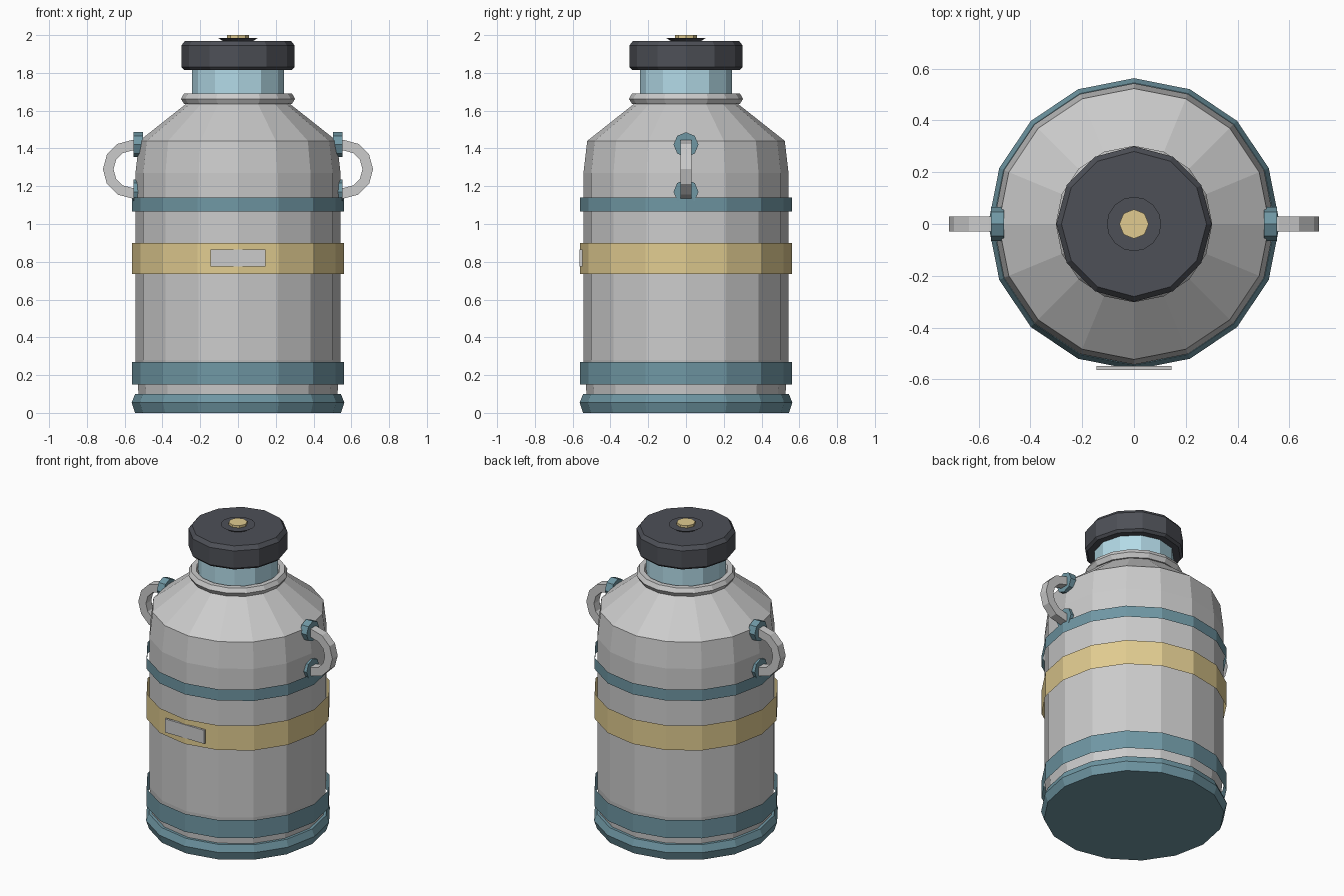
import bpy, bmesh
from math import cos, sin, pi, radians
from mathutils import Matrix

if "Cube" in bpy.data.objects:
    bpy.data.objects.remove(bpy.data.objects["Cube"])


def material(name, rgb):
    m = bpy.data.materials.new(name)
    m.diffuse_color = (*rgb, 1)
    m.use_nodes = True
    m.node_tree.nodes["Principled BSDF"].inputs["Base Color"].default_value = m.diffuse_color
    return m


STEEL_BLUE = material("steel_blue", (0.16, 0.31, 0.37))
PALE_BLUE = material("pale_blue", (0.45, 0.70, 0.80))
YELLOW = material("yellow", (0.75, 0.60, 0.28))
DARK = material("dark", (0.075, 0.08, 0.095))


def finish(name, bm, mat=None):
    bmesh.ops.recalc_face_normals(bm, faces=bm.faces)
    mesh = bpy.data.meshes.new(name)
    bm.to_mesh(mesh)
    bm.free()
    ob = bpy.data.objects.new(name, mesh)
    bpy.context.collection.objects.link(ob)
    if mat:
        mesh.materials.append(mat)
    return ob


def bridge(bm, a, b):
    n = len(a)
    for i in range(n):
        bm.faces.new((a[i], a[(i + 1) % n], b[(i + 1) % n], b[i]))


def lathe(name, profile, sides, mat=None, caps=True, closed=False):
    """Spin (radius, z) points around the z axis."""
    bm = bmesh.new()
    rings = [[bm.verts.new((r * cos(2 * pi * i / sides), r * sin(2 * pi * i / sides), z))
              for i in range(sides)] for r, z in profile]
    for a, b in zip(rings, rings[1:]):
        bridge(bm, a, b)
    if closed:
        bridge(bm, rings[-1], rings[0])
    elif caps:
        bm.faces.new(rings[0])
        bm.faces.new(rings[-1])
    ob = finish(name, bm, mat)
    if not closed and not caps and ob.data.polygons[0].normal.dot(ob.data.polygons[0].center) < 0:
        ob.data.flip_normals()
    return ob


# Can body and foot
lathe("body", [(0.525, 0.07), (0.53, 0.15), (0.543, 0.28), (0.543, 1.27),
               (0.523, 1.44), (0.27, 1.64)], 16)
lathe("base", [(0.545, 0), (0.563, 0.055), (0.545, 0.10)], 16, STEEL_BLUE)

# Thin bands wrapped around the body
for name, z0, z1, mat in (("lower_band", 0.15, 0.27, STEEL_BLUE),
                          ("label_band", 0.735, 0.90, YELLOW),
                          ("upper_band", 1.065, 1.14, STEEL_BLUE)):
    lathe(name, [(0.56, z0), (0.56, z1)], 16, mat, caps=False)

# Rolled collar, neck, lid and knob
lathe("collar", [(0.27 + 0.032 * cos(a), 1.663 + 0.032 * sin(a))
                 for a in (2 * pi * k / 6 for k in range(6))], 16, closed=True)
lathe("neck", [(0.243, 1.60), (0.243, 1.83)], 12, PALE_BLUE)
lathe("lid", [(0.285, 1.815), (0.30, 1.83), (0.30, 1.945), (0.28, 1.97)], 12, DARK)
lathe("lid_disc", [(0.075, 1.965), (0.105, 1.985)], 16, DARK)
lathe("knob", [(0.057, 1.98), (0.057, 2.0)], 8, YELLOW)

# Front plate
bm = bmesh.new()
bmesh.ops.create_cube(bm, size=1, matrix=Matrix.Translation((0, -0.556, 0.82))
                      @ Matrix.Diagonal((0.29, 0.014, 0.09, 1)))
finish("front_plate", bm)

# Side handles with their octagonal mounts
for side, s in (("right", 1), ("left", -1)):
    bm = bmesh.new()
    cx, cz, w = 0.56, 1.29, 0.028
    path = [(0.52, 1, 90)] + [(cx, 1, a) for a in range(90, -91, -30)] + [(0.52, 1, -90)]
    rings = []
    for x, _, deg in path:
        a = radians(deg)
        rings.append([bm.verts.new((s * (x + r * cos(a)), y, cz + r * sin(a)))
                      for r, y in ((0.099, -w), (0.155, -w), (0.155, w), (0.099, w))])
    for a, b in zip(rings, rings[1:]):
        bridge(bm, a, b)
    bm.faces.new(rings[0])
    bm.faces.new(rings[-1])
    finish(side + "_handle", bm)
    for level, z in (("upper", 1.42), ("lower", 1.17)):
        bm = bmesh.new()
        bmesh.ops.create_cone(bm, cap_ends=True, segments=8, radius1=0.066, radius2=0.066,
                              depth=0.05, matrix=Matrix.Translation((s * 0.527, 0, z))
                              @ Matrix.Rotation(pi / 2, 4, 'Y'))
        finish(side + "_" + level + "_mount", bm, STEEL_BLUE)
